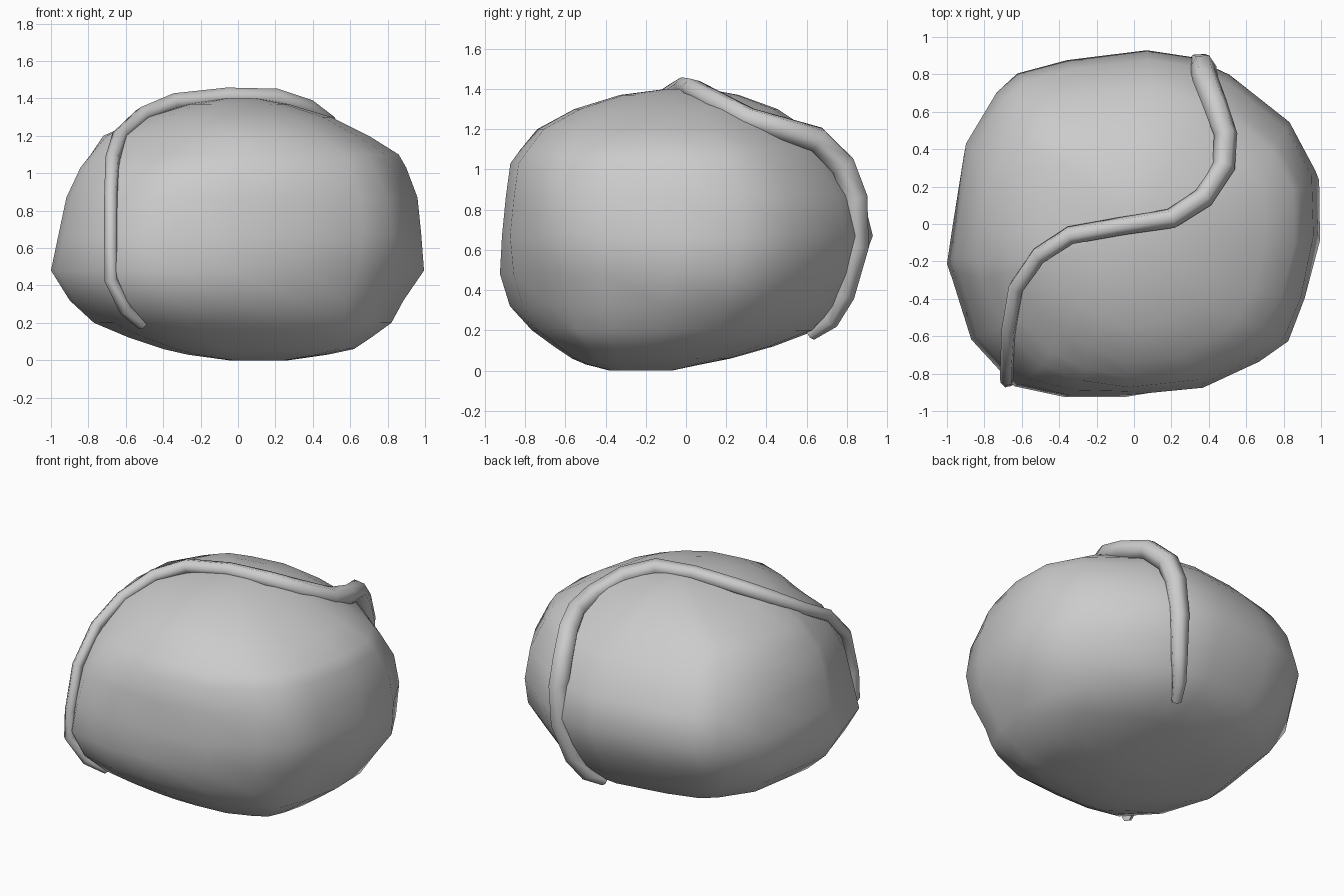
import bpy, bmesh, math

cube = bpy.data.objects.get("Cube")
if cube:
    bpy.data.objects.remove(cube, do_unlink=True)

stone = bpy.data.materials.new("stone_grey")
stone.use_nodes = True
GREY = (0.6, 0.6, 0.6, 1)
stone.diffuse_color = GREY
stone.node_tree.nodes["Principled BSDF"].inputs["Base Color"].default_value = GREY


def finish(name, mesh, angle):
    """Add a mesh to the scene, give it the material and smooth it."""
    obj = bpy.data.objects.new(name, mesh)
    bpy.context.collection.objects.link(obj)
    mesh.materials.clear()
    mesh.materials.append(stone)
    bpy.ops.object.select_all(action="DESELECT")
    obj.select_set(True)
    bpy.context.view_layer.objects.active = obj
    bpy.ops.object.shade_smooth_by_angle(angle=math.radians(angle))
    return obj


# Boulder: one plan outline, stretched to the extents of each level
outline = [(-1, -.18), (-.97, .03), (-.91, .42), (-.74, .68), (-.63, .78),
           (-.37, .86), (.06, .93), (.3, .88), (.5, .78), (.82, .53),
           (.97, .28), (1, -.05), (.93, -.4), (.84, -.63), (.68, -.74),
           (.37, -.88), (-.05, -.92), (-.37, -.92), (-.64, -.86),
           (-.87, -.6), (-.97, -.27)]
# z, left and right x, front and back y, hollow under the root at the front
levels = [(0, -.05, .27, -.38, -.07, 0), (.03, -.27, .48, -.5, .07, 0),
          (.06, -.4, .62, -.57, .22, 0), (.12, -.58, .71, -.66, .43, 0),
          (.2, -.77, .82, -.77, .64, 0), (.32, -.9, .89, -.88, .77, 0),
          (.48, -1, 1, -.93, .85, 0), (.67, -.96, .98, -.92, .92, 0),
          (.87, -.92, .96, -.9, .87, 0), (1.03, -.86, .9, -.88, .77, .06),
          (1.1, -.81, .86, -.83, .71, .1), (1.2, -.74, .7, -.75, .6, .2),
          (1.3, -.51, .5, -.56, .45, .1), (1.37, -.26, .27, -.33, .26, 0),
          (1.4, -.07, .1, -.1, .1, 0)]


def corner_scale(u, v, z, hollow):
    """How far a ring point is pushed in or out, by corner and height."""
    reach = math.hypot(u, v)
    corner = abs(u * v)
    if v > 0:
        return 1 + .07 * corner if u > 0 or z > .6 else 1
    rounding = min(1, max(0, (z - .8) * 2))
    scale = 1 - rounding + rounding / reach if reach > 1 else 1
    if u < 0:
        return scale - hollow * corner
    return scale - .1 * corner if .3 < z < .5 else scale


bm = bmesh.new()
rings = []
for z, x0, x1, y0, y1, hollow in levels:
    ring = []
    for px, py in outline:
        u, v = px, py / .925
        scale = corner_scale(u, v, z, hollow)
        ring.append(bm.verts.new(((x0 + x1 + u * scale * (x1 - x0)) / 2,
                                  (y0 + y1 + v * scale * (y1 - y0)) / 2, z)))
    rings.append(ring)
count = len(outline)
for low, high in zip(rings, rings[1:]):
    for i in range(count):
        j = (i + 1) % count
        bm.faces.new((low[i], low[j], high[j], high[i]))
bm.faces.new(rings[0])
bm.faces.new(rings[-1])
bmesh.ops.recalc_face_normals(bm, faces=bm.faces)
body = bpy.data.meshes.new("boulder")
bm.to_mesh(body)
bm.free()
finish("boulder", body, 60)

# Root: a tapering six-sided tube draped over the boulder; x, y, z, radius
path = [(-.51, -.68, .19, .03), (-.6, -.77, .27, .036),
        (-.68, -.84, .43, .036), (-.68, -.83, .6, .036),
        (-.68, -.75, .88, .036), (-.67, -.56, 1.08, .04),
        (-.63, -.34, 1.2, .044), (-.51, -.17, 1.31, .048),
        (-.34, -.06, 1.38, .05), (-.06, -.01, 1.41, .05),
        (.2, .03, 1.4, .055), (.37, .14, 1.34, .058),
        (.48, .31, 1.25, .062), (.49, .48, 1.2, .064),
        (.43, .65, 1.15, .068), (.38, .78, 1.02, .07),
        (.37, .84, .86, .07), (.35, .85, .62, .066),
        (.3, .79, .38, .055), (.24, .72, .25, .045), (.18, .62, .18, .032)]
curve = bpy.data.curves.new("root_path", "CURVE")
curve.dimensions = "3D"
curve.bevel_depth = 1
curve.bevel_resolution = 1
curve.use_fill_caps = True
spline = curve.splines.new("POLY")
spline.points.add(len(path) - 1)
for point, (x, y, z, r) in zip(spline.points, path):
    point.co = (x, y, z, 1)
    point.radius = r
helper = bpy.data.objects.new("root_path", curve)
bpy.context.collection.objects.link(helper)
graph = bpy.context.evaluated_depsgraph_get()
root = bpy.data.meshes.new_from_object(helper.evaluated_get(graph))
bpy.data.objects.remove(helper, do_unlink=True)
root.name = "root"
finish("root", root, 65)
